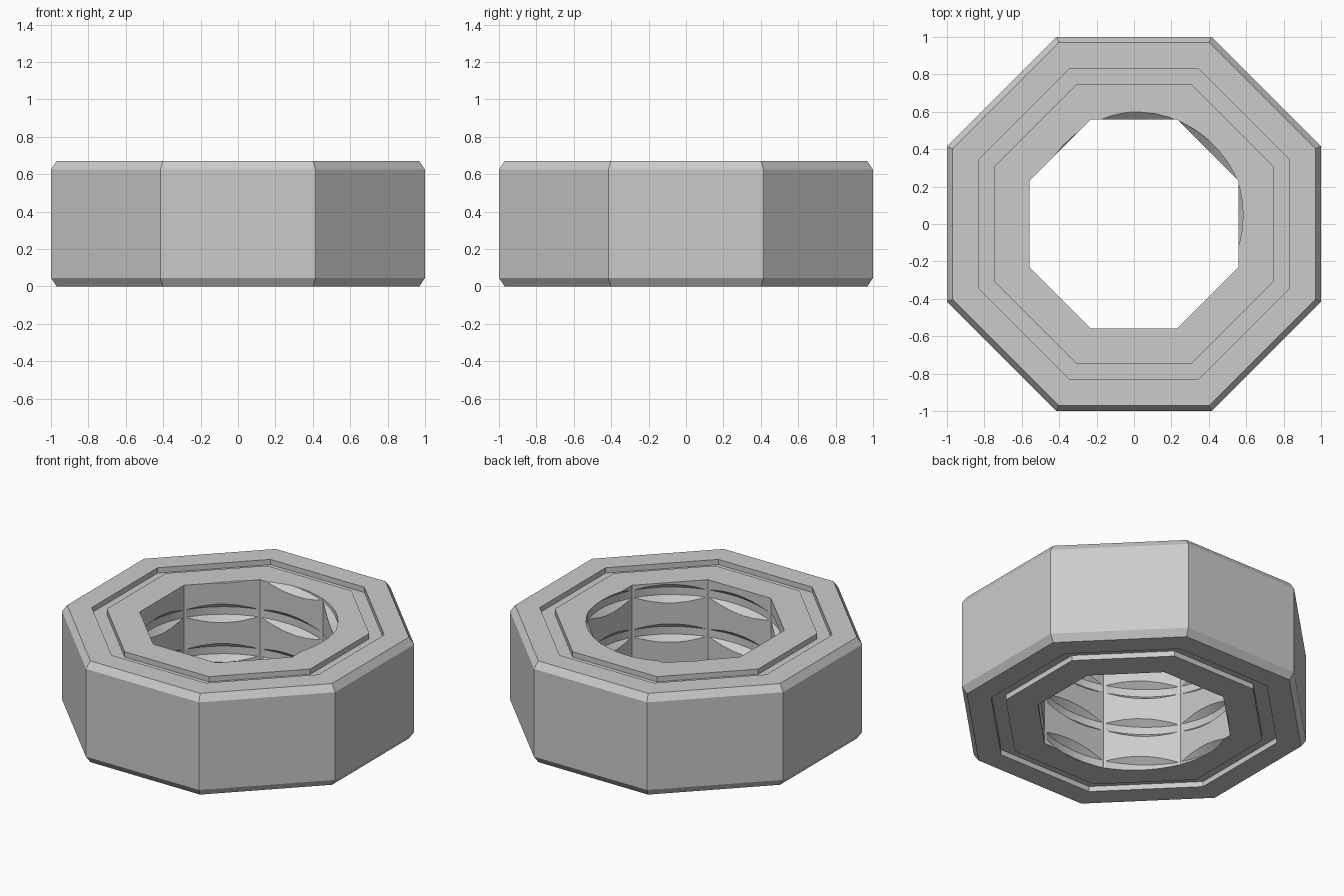
import bpy, bmesh, math

old = bpy.data.objects.get("Cube")
if old:
    bpy.data.objects.remove(old, do_unlink=True)

HEIGHT = 0.67
PITCH = 0.261
TOP_ANGLE = math.radians(57)   # where the thread centre meets the top face

steel = bpy.data.materials.new("light grey metal")
steel.use_nodes = True
grey = (0.6, 0.6, 0.6, 1)
steel.diffuse_color = grey
steel.node_tree.nodes["Principled BSDF"].inputs["Base Color"].default_value = grey


def make_object(name, rings, close_rings):
    """Skin a row of closed cross-sections, joined in a loop or capped."""
    bm = bmesh.new()
    rows = [[bm.verts.new(p) for p in ring] for ring in rings]
    pairs = list(zip(rows, rows[1:]))
    if close_rings:
        pairs.append((rows[-1], rows[0]))
    else:
        bm.faces.new(rows[0])
        bm.faces.new(rows[-1])
    for a, b in pairs:
        for i in range(len(a)):
            j = (i + 1) % len(a)
            bm.faces.new((a[i], a[j], b[j], b[i]))
    bmesh.ops.recalc_face_normals(bm, faces=bm.faces)
    mesh = bpy.data.meshes.new(name)
    bm.to_mesh(mesh)
    bm.free()
    mesh.materials.append(steel)
    obj = bpy.data.objects.new(name, mesh)
    bpy.context.collection.objects.link(obj)
    return obj


def section(profile, angle, lift=0):
    c, s = math.cos(angle), math.sin(angle)
    return [(r * c, r * s, z + lift) for r, z in profile]


# Octagonal nut body: half profile mirrored top to bottom, with a grooved face
upper = [(0.558, HEIGHT), (0.745, HEIGHT), (0.745, HEIGHT - 0.035),
         (0.83, HEIGHT - 0.035), (0.83, HEIGHT), (0.97, HEIGHT), (1, HEIGHT - 0.045)]
profile = upper + [(r, HEIGHT - z) for r, z in reversed(upper)]
corner = 1 / math.cos(math.pi / 8)
profile = [(r * corner, z) for r, z in profile]
nut = make_object("octagonal_nut",
                  [section(profile, (i + 0.5) * math.pi / 4) for i in range(8)], True)

# Helical thread cutter with a trapezoid section
tooth = [(0.54, -0.0775), (0.6, -0.025), (0.6, 0.025), (0.54, 0.0775)]
STEPS = 48
rings = []
for i in range(-int(3.2 * STEPS), int(0.6 * STEPS) + 1):
    turn = i / STEPS
    rings.append(section(tooth, TOP_ANGLE + turn * math.tau, HEIGHT + turn * PITCH))
cutter = make_object("thread_cutter", rings, False)
cutter.hide_render = True

# Cut the thread, then discard the cutter
cut = nut.modifiers.new("thread", "BOOLEAN")
cut.operation = "DIFFERENCE"
cut.solver = "EXACT"
cut.object = cutter
bpy.context.view_layer.objects.active = nut
nut.select_set(True)
bpy.ops.object.modifier_apply(modifier=cut.name)
bpy.data.objects.remove(cutter, do_unlink=True)

# Smooth the curved thread while the octagon stays crisp
bpy.ops.object.shade_smooth_by_angle(angle=math.radians(20))
